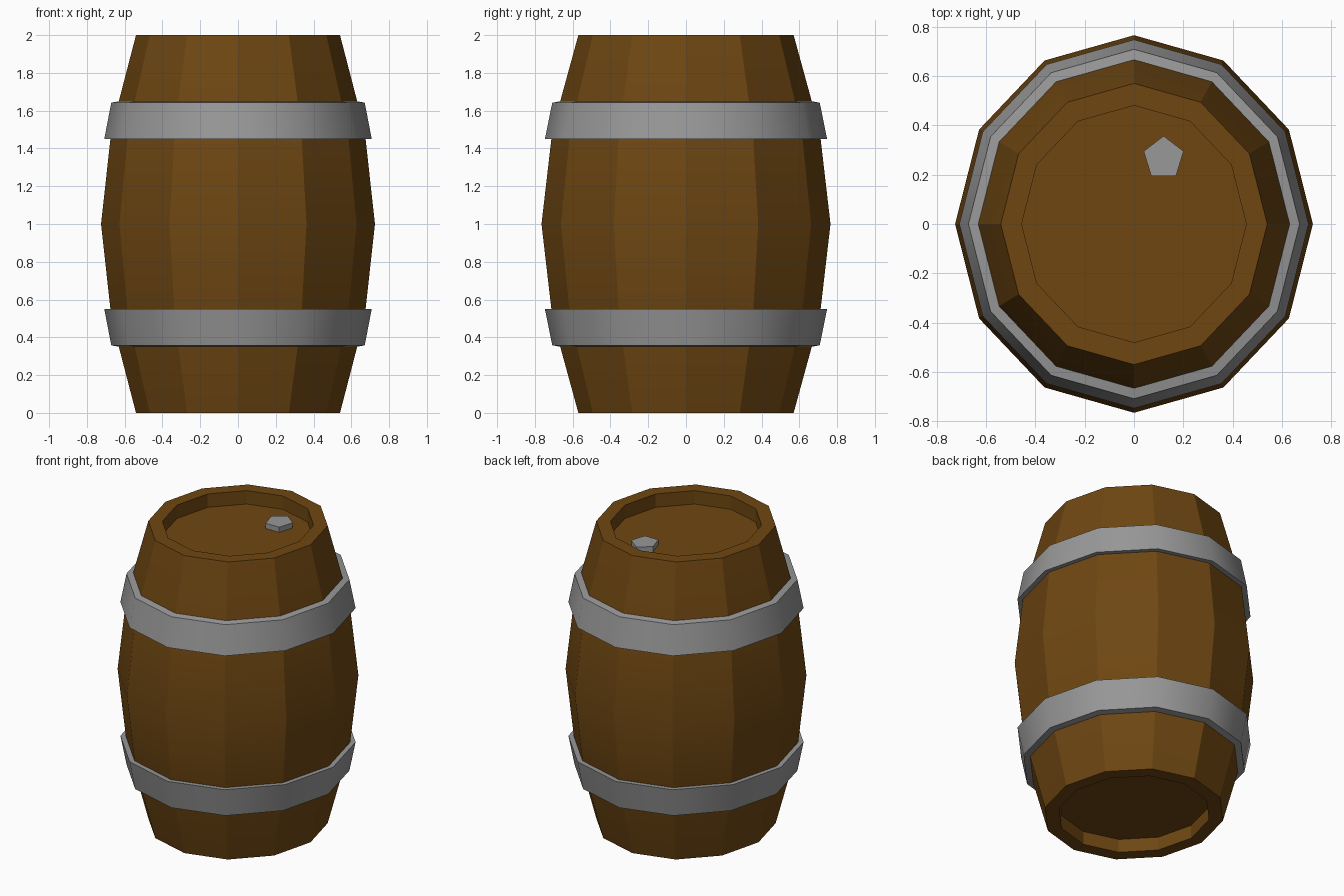
import bpy, bmesh, math

if "Cube" in bpy.data.objects:
    bpy.data.objects.remove(bpy.data.objects["Cube"])

def material(name, rgb):
    m = bpy.data.materials.new(name)
    m.diffuse_color = (*rgb, 1)
    m.use_nodes = True
    m.node_tree.nodes["Principled BSDF"].inputs["Base Color"].default_value = m.diffuse_color
    return m

WOOD = material("brown wood", (0.156, 0.062, 0.006))
IRON = material("grey iron", (0.32, 0.315, 0.315))
STRETCH = 0.765 / 0.725   # the barrel is slightly deeper than wide


def revolve(name, profile, mat, sides=12, closed=False, centre=(0, 0), start=0.0, smooth=20):
    """Turn a (radius, z) profile, listed bottom to top on the outside, about z."""
    bm = bmesh.new()
    rings = []
    for r, z in profile:
        ring = []
        for i in range(sides):
            a = start + 2 * math.pi * i / sides
            ring.append(bm.verts.new((centre[0] + r * math.cos(a),
                                      centre[1] + r * STRETCH * math.sin(a), z)))
        rings.append(ring)
    pairs = list(zip(rings, rings[1:]))
    if closed:
        pairs.append((rings[-1], rings[0]))
    else:
        bm.faces.new(rings[0][::-1])
        bm.faces.new(rings[-1])
    for lo, hi in pairs:
        for i in range(sides):
            j = (i + 1) % sides
            bm.faces.new((lo[i], lo[j], hi[j], hi[i]))
    bmesh.ops.recalc_face_normals(bm, faces=bm.faces)
    mesh = bpy.data.meshes.new(name)
    bm.to_mesh(mesh)
    bm.free()
    mesh.materials.append(mat)
    obj = bpy.data.objects.new(name, mesh)
    bpy.context.collection.objects.link(obj)
    bpy.ops.object.select_all(action='DESELECT')
    obj.select_set(True)
    bpy.context.view_layer.objects.active = obj
    bpy.ops.object.shade_smooth_by_angle(angle=math.radians(smooth))
    return obj


# Barrel body with a recessed lid and base
half = [(0.455, 0.09), (0.455, 0.0), (0.54, 0.0), (0.67, 0.5)]
body = half + [(0.725, 1.0)] + [(r, 2 - z) for r, z in reversed(half)]
revolve("barrel_body", body, WOOD)

# Iron hoops, mirrored about the middle
hoop = [(0.671, 1.642), (0.63, 1.65), (0.665, 1.452), (0.708, 1.45)]
revolve("upper_hoop", hoop, IRON, closed=True, smooth=40)
revolve("lower_hoop", [(r, 2 - z) for r, z in hoop], IRON, closed=True, smooth=40)

# Bung in the lid
revolve("bung", [(0.085, 1.89), (0.085, 1.945)], IRON, sides=5,
        centre=(0.12, 0.267), start=math.pi / 2)
